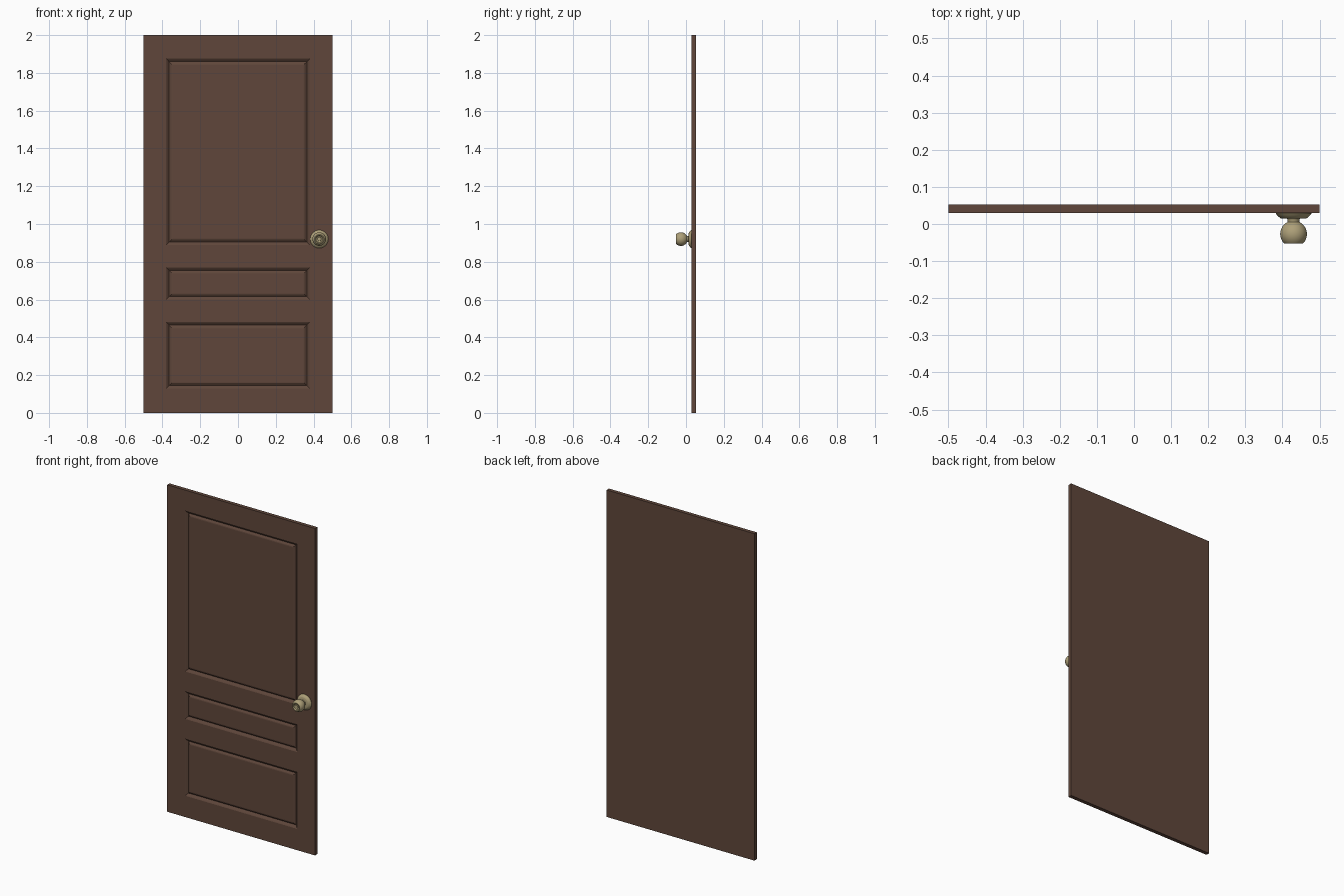
import bpy, bmesh, math
from mathutils import Vector

if "Cube" in bpy.data.objects:
    bpy.data.objects.remove(bpy.data.objects["Cube"])

FRONT, BACK = 0.03, 0.053


def material(name, rgb):
    m = bpy.data.materials.new(name)
    m.diffuse_color = (*rgb, 1)
    m.use_nodes = True
    m.node_tree.nodes["Principled BSDF"].inputs["Base Color"].default_value = m.diffuse_color
    return m


def make_object(name, bm, mat):
    bmesh.ops.recalc_face_normals(bm, faces=bm.faces[:])
    me = bpy.data.meshes.new(name)
    bm.to_mesh(me)
    bm.free()
    me.materials.append(mat)
    ob = bpy.data.objects.new(name, me)
    bpy.context.collection.objects.link(ob)
    return ob


def lathe(name, profile, centre, mat, steps=32):
    """Spin (radius, y) points around the y axis through the centre."""
    bm = bmesh.new()
    cx, cz = centre
    verts = [bm.verts.new((cx + r, y, cz)) for r, y in profile]
    edges = [bm.edges.new(p) for p in zip(verts, verts[1:])]
    bmesh.ops.spin(bm, geom=verts + edges, cent=(cx, 0, cz), axis=(0, 1, 0),
                   angle=2 * math.pi, steps=steps)
    bmesh.ops.remove_doubles(bm, verts=bm.verts[:], dist=1e-5)
    ob = make_object(name, bm, mat)
    bpy.ops.object.select_all(action='DESELECT')
    ob.select_set(True)
    bpy.context.view_layer.objects.active = ob
    bpy.ops.object.shade_smooth_by_angle(angle=math.radians(35))
    return ob


wood = material("brown_wood", (0.115, 0.062, 0.043))
brass = material("aged_brass", (0.42, 0.35, 0.19))

# Door leaf: front face laid out as stiles, rails and panels
xs = [-0.5, -0.38, 0.38, 0.5]
zs = [0, 0.13, 0.48, 0.60, 0.77, 0.89, 1.875, 2]
bm = bmesh.new()
grid = [[bm.verts.new((x, FRONT, z)) for x in xs] for z in zs]
panels = []
for j in range(len(zs) - 1):
    for i in range(len(xs) - 1):
        f = bm.faces.new((grid[j][i], grid[j][i + 1],
                          grid[j + 1][i + 1], grid[j + 1][i]))
        if i == 1 and j in (1, 3, 5):
            panels.append(f)

# Thickness: edges and plain back
rim = [e for e in bm.edges if e.is_boundary]
ext = bmesh.ops.extrude_edge_only(bm, edges=rim)["geom"]
for v in ext:
    if isinstance(v, bmesh.types.BMVert):
        v.co.y = BACK
bmesh.ops.contextual_create(bm, geom=[e for e in ext if isinstance(e, bmesh.types.BMEdge)
                                      and all(abs(v.co.y - BACK) < 1e-6 for v in e.verts)])

# Moulded grooves around each raised panel
for width, y in ((0.005, FRONT + 0.003), (0.011, FRONT + 0.012), (0.011, FRONT + 0.004),
                 (0.005, FRONT + 0.003)):
    for f in panels:
        bmesh.ops.inset_region(bm, faces=[f], thickness=width, use_even_offset=True)
        for v in f.verts:
            v.co.y = y
make_object("door_leaf", bm, wood)

# Round door plate against the leaf
handle = (0.43, 0.92)
lathe("knob_plate", [(0, FRONT + 0.002), (0.047, FRONT + 0.002), (0.048, 0.028), (0.044, 0.023),
                     (0.036, 0.016), (0.032, 0.0145), (0.0, 0.0145)], handle, brass)

# Neck and ball with a dished front
R, cy = 0.036, -0.027
profile = [(0, 0.016), (0.019, 0.016), (0.016, 0.012)]
start, end = math.radians(26), math.radians(136)
for k in range(13):
    a = start + (end - start) * k / 12
    profile.append((R * math.sin(a), cy + R * math.cos(a)))
profile += [(0.021, -0.053), (0.017, -0.047), (0.011, -0.045),
            (0.010, -0.050), (0.0, -0.051)]
lathe("door_knob", profile, handle, brass)
